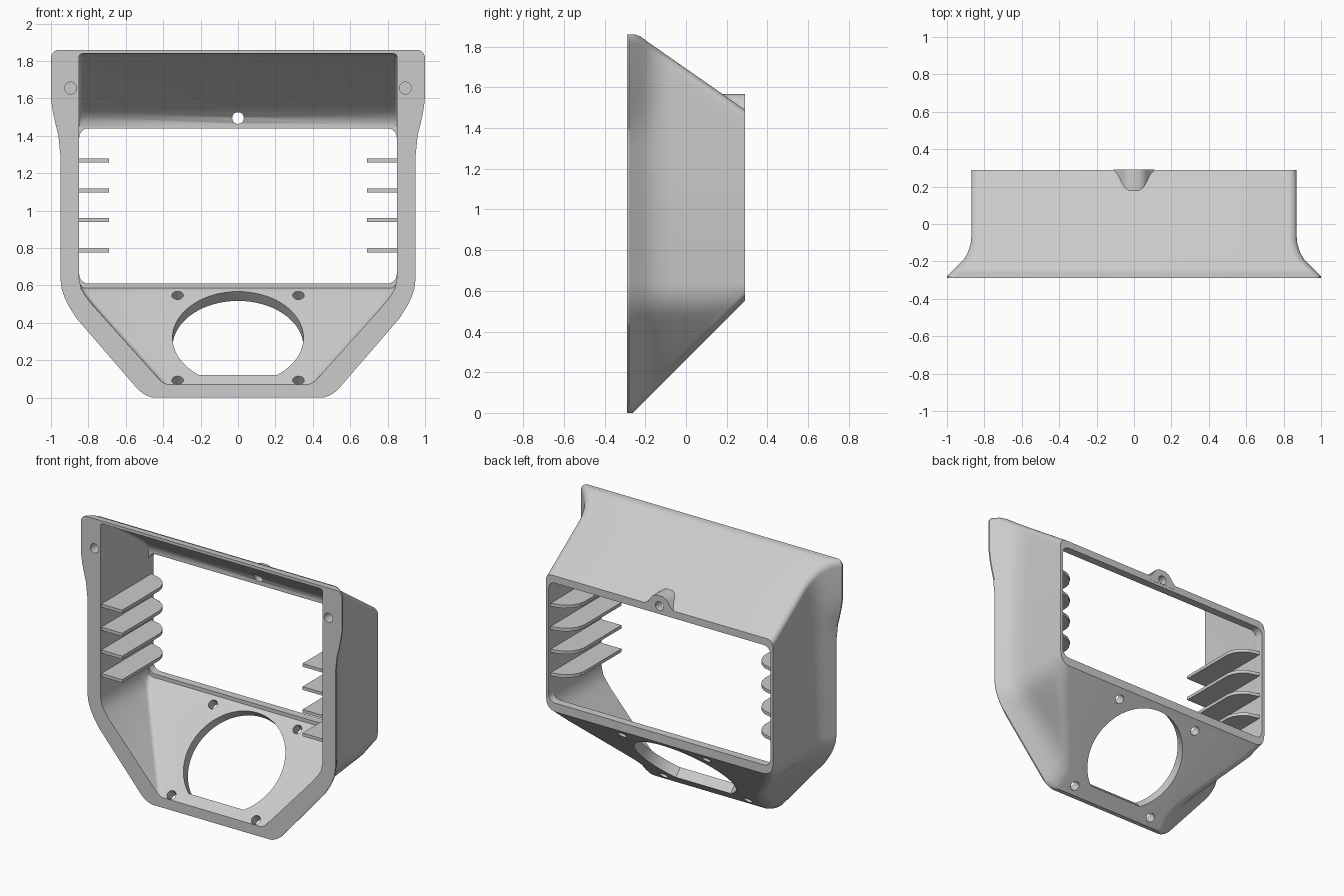
import bpy, bmesh, math
from mathutils import Matrix, Vector

if "Cube" in bpy.data.objects:
    bpy.data.objects.remove(bpy.data.objects["Cube"])

grey = bpy.data.materials.new("light grey")
grey.diffuse_color = (0.6, 0.6, 0.6, 1)
grey.use_nodes = True
grey.node_tree.nodes["Principled BSDF"].inputs["Base Color"].default_value = grey.diffuse_color


def lerp(table, t):
    """Piecewise linear lookup in (t, value) pairs."""
    if t <= table[0][0]:
        return table[0][1]
    for (a, u), (b, v) in zip(table, table[1:]):
        if t <= b:
            return u + (v - u) * (t - a) / (b - a)
    return table[-1][1]


def finish(name, bm):
    bmesh.ops.remove_doubles(bm, verts=bm.verts, dist=1e-5)
    bmesh.ops.recalc_face_normals(bm, faces=bm.faces)
    me = bpy.data.meshes.new(name)
    bm.to_mesh(me)
    bm.free()
    me.materials.append(grey)
    ob = bpy.data.objects.new(name, me)
    bpy.context.collection.objects.link(ob)
    return ob


def loft(name, ys, half_width, top, bottom, r_top, r_bot, keys):
    """Skin mirrored cross-sections along y, with rounded top and bottom corners."""
    bm = bmesh.new()
    rings = []
    steps = [i * math.pi / 12 for i in range(7)]
    for y in ys:
        zt, zb = lerp(top, y), lerp(bottom, y)
        half = []
        for a in steps:
            z = zb + r_bot * (1 - math.cos(a))
            half.append((half_width(y, z) - r_bot * (1 - math.sin(a)), z))
        for k in keys:
            z = min(max(k, zb + r_bot), zt - r_top)
            half.append((half_width(y, z), z))
        for a in reversed(steps):
            z = zt - r_top * (1 - math.cos(a))
            half.append((half_width(y, z) - r_top * (1 - math.sin(a)), z))
        pts = half + [(-x, z) for x, z in reversed(half)]
        rings.append([bm.verts.new((x, y, z)) for x, z in pts])
    n = len(rings[0])
    for a, b in zip(rings, rings[1:]):
        for i in range(n):
            j = (i + 1) % n
            bm.faces.new((a[i], a[j], b[j], b[i]))
    bm.faces.new(rings[0])
    bm.faces.new(rings[-1])
    return finish(name, bm)


def prism(name, pts, depth, matrix):
    """Extrude a 2D outline along local z, then place it."""
    bm = bmesh.new()
    face = bm.faces.new([bm.verts.new((x, y, 0)) for x, y in pts])
    ext = bmesh.ops.extrude_face_region(bm, geom=[face])["geom"]
    bmesh.ops.translate(bm, verts=[v for v in ext if isinstance(v, bmesh.types.BMVert)],
                        vec=(0, 0, depth))
    bm.transform(matrix)
    return finish(name, bm)


def circle(cx, cy, r, n=32):
    return [(cx + r * math.cos(2 * math.pi * i / n), cy + r * math.sin(2 * math.pi * i / n))
            for i in range(n)]


def combine(target, tool, op):
    mod = target.modifiers.new("cut", "BOOLEAN")
    mod.operation, mod.solver, mod.object = op, "EXACT", tool
    bpy.context.view_layer.objects.active = target
    bpy.ops.object.modifier_apply(modifier=mod.name)
    bpy.data.objects.remove(tool, do_unlink=True)


# Outer shell: wide front flange blending into a narrower body
flange = [(0, .497), (.42, .86), (.48, .90), (.55, .935), (.60, .947), (.64, .95), (1.3, .95),
          (1.4, .96), (1.46, .975), (1.53, .99), (1.58, .997), (1.62, 1.0)]
body = [(0, .356), (.08, .43), (.49, .81), (.53, .838), (.58, .86), (.64, .87)]
blend = [(-.28, 1), (-.235, .65), (-.19, .31), (-.16, .17), (-.13, .08), (-.10, .02), (-.07, 0)]


def outer_width(y, z):
    f = lerp(blend, y)
    return f * lerp(flange, z) + (1 - f) * lerp(body, z)


shell = loft("housing", [-.29, -.28, -.26, -.25, -.235, -.22, -.19, -.16, -.13, -.10, -.07,
                         0, .1, .2, .29], outer_width,
             [(-.25, 1.86), (-.22, 1.848), (-.19, 1.825), (.29, 1.49)],
             [(-.26, 0), (.29, .55)], .045, .05,
             [.08, .42, .45, .49, .53, .58, .64, 1.3, 1.4, 1.46, 1.53, 1.58, 1.62])

# Local z of this frame points to +y, local y points up
facing = Matrix(((1, 0, 0, 0), (0, 0, 1, 0), (0, 1, 0, 0), (0, 0, 0, 1)))


def at_y(y):
    return Matrix.Translation((0, y, 0)) @ facing


# Screw boss on the rear of the sloped top
side = [(.11, 1.49), (.085, 1.51), (.068, 1.535), (.05, 1.556), (.027, 1.567)]
boss = [(.11, 1.46)] + side + [(-x, z) for x, z in reversed(side)] + [(-.11, 1.46)]
combine(shell, prism("boss", boss, .131, at_y(.16)), "UNION")

# Inner cavity
inner = [(.07, .395), (.08, .405), (.50, .782), (.54, .812), (.58, .838), (.64, .85)]
combine(shell, loft("cavity", [-.32, -.29, -.24, -.22, 0, .15, .19, .22, .235],
                    lambda y, z: lerp(inner, z),
                    [(-.29, 1.84), (-.245, 1.835), (-.22, 1.822), (.15, 1.563), (.19, 1.53),
                     (.22, 1.50), (.235, 1.465)],
                    [(-.29, .07), (.22, .58), (.235, .585)], .02, .025,
                    [.08, .50, .54, .58, .64]), "DIFFERENCE")

# Rear window with rounded corners
window = []
for cx, cz, start in ((.799, 1.39, 0), (-.799, 1.39, 90), (-.799, .66, 180), (.799, .66, 270)):
    for i in range(7):
        a = math.radians(start + 15 * i)
        window.append((cx + .05 * math.cos(a), cz + .05 * math.sin(a)))
combine(shell, prism("window", window, .2, at_y(.18)), "DIFFERENCE")

# Fan opening (round with a flat lower edge) and its four screw holes in the sloped floor
s = math.sqrt(.5)
tilt = Matrix(((1, 0, 0, 0), (0, s, s, -.04), (0, s, -s, .32), (0, 0, 0, 1)))
tilt = tilt @ Matrix.Translation((0, 0, -.1))
a0 = math.asin(-.28 / .35)
fan = [(.35 * math.cos(a0 + (math.pi - 2 * a0) * i / 56),
        .35 * math.sin(a0 + (math.pi - 2 * a0) * i / 56)) for i in range(57)]
combine(shell, prism("fan_opening", fan, .24, tilt), "DIFFERENCE")
for sx in (-1, 1):
    for sy in (-1, 1):
        combine(shell, prism("fan_screw", circle(sx * .323, sy * .321, .031, 24), .24, tilt),
                "DIFFERENCE")

# Boss hole and blind holes in the front flange
combine(shell, prism("boss_hole", circle(0, 1.495, .031), .25, at_y(.1)), "DIFFERENCE")
for sx in (-1, 1):
    combine(shell, prism("flange_hole", circle(sx * .895, 1.655, .032), .10, at_y(-.32)),
            "DIFFERENCE")

bpy.ops.object.select_all(action="DESELECT")
shell.select_set(True)
bpy.context.view_layer.objects.active = shell
bpy.ops.object.shade_smooth_by_angle(angle=math.radians(30))

# Horizontal fins on both side walls
fin = [(.858, -.28), (.69, -.28), (.69, .13), (.70, .17), (.725, .21), (.77, .245), (.858, .27)]
for label, sx in (("right", 1), ("left", -1)):
    for i, z in enumerate((.787, .95, 1.108, 1.268)):
        prism(f"fin_{label}_{i + 1}", [(sx * x, y) for x, y in fin], .022,
              Matrix.Translation((0, 0, z - .011)))
